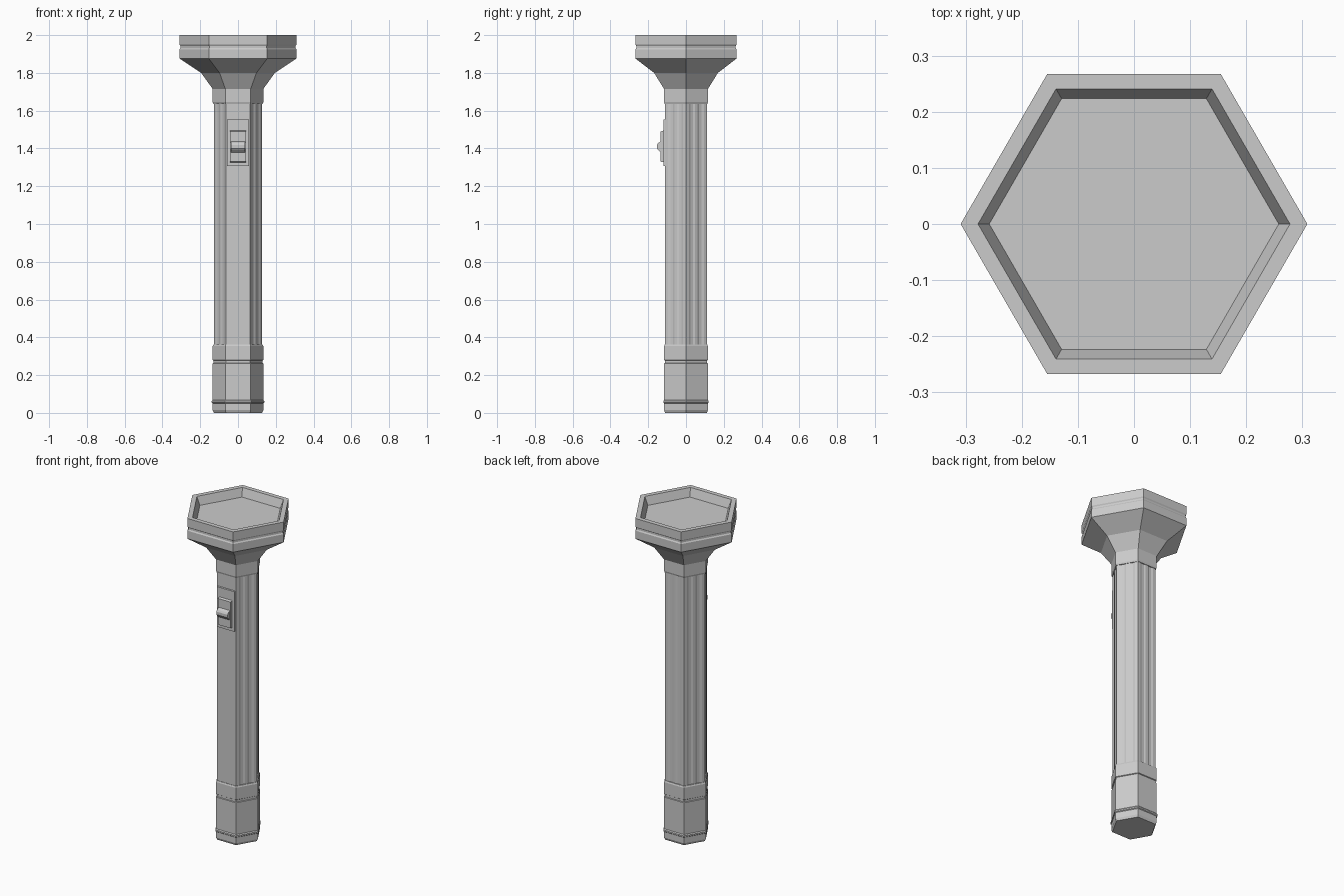
import bpy, math

cube = bpy.data.objects.get("Cube")
if cube:
    bpy.data.objects.remove(cube, do_unlink=True)

grey = bpy.data.materials.new("grey")
grey.use_nodes = True
colour = (0.6, 0.6, 0.6, 1)
grey.diffuse_color = colour
grey.node_tree.nodes["Principled BSDF"].inputs["Base Color"].default_value = colour

HEX = [(math.cos(i * math.pi / 3), math.sin(i * math.pi / 3)) for i in range(6)]


def add_mesh(name, verts, faces):
    mesh = bpy.data.meshes.new(name)
    mesh.from_pydata(verts, [], faces)
    mesh.materials.append(grey)
    obj = bpy.data.objects.new(name, mesh)
    bpy.context.collection.objects.link(obj)
    return obj


def loft(name, section, profile):
    """Stack scaled copies of a section along z and cap both ends."""
    n = len(section)
    verts = [(x * r, y * r, z) for r, z in profile for x, y in section]
    faces = [(k * n + i, k * n + (i + 1) % n, (k + 1) * n + (i + 1) % n, (k + 1) * n + i)
             for k in range(len(profile) - 1) for i in range(n)]
    last = (len(profile) - 1) * n
    faces += [tuple(reversed(range(n))), tuple(range(last, last + n))]
    return add_mesh(name, verts, faces)


def extrude_x(name, half_width, outline):
    """Extrude a (y, z) outline symmetrically across x."""
    n = len(outline)
    verts = [(s * half_width, y, z) for s in (1, -1) for y, z in outline]
    faces = [(i, i + n, (i + 1) % n + n, (i + 1) % n) for i in range(n)]
    faces += [tuple(range(n)), tuple(reversed(range(n, 2 * n)))]
    return add_mesh(name, verts, faces)


# Tail cap with a bead near the bottom and a narrow waist groove
loft("tail_cap", HEX, [
    (0.127, 0.005), (0.127, 0.0), (0.134, 0.014), (0.134, 0.05), (0.139, 0.054),
    (0.139, 0.062), (0.134, 0.068), (0.134, 0.262), (0.129, 0.264),
    (0.129, 0.277), (0.134, 0.28), (0.134, 0.353), (0.130, 0.362)][1:])

# Barrel with a shallow lengthwise flute pattern on every side
flutes = [(0, 0), (0.14, 0), (0.24, 0.03), (0.36, 0.03), (0.44, 0),
          (0.56, 0), (0.64, 0.03), (0.76, 0.03), (0.86, 0)]
fluted = []
for i in range(6):
    a, b = HEX[i], HEX[(i + 1) % 6]
    nx, ny = (a[0] + b[0]) / 1.732, (a[1] + b[1]) / 1.732
    for t, depth in flutes:
        d = 0 if i == 4 else depth   # the side under the switch is plain
        fluted.append((a[0] + (b[0] - a[0]) * t - nx * d,
                       a[1] + (b[1] - a[1]) * t - ny * d))
loft("barrel", fluted, [(0.127, 0.35), (0.127, 1.65)])

# Collar, flared neck and head with a recessed lens
loft("neck_collar", HEX, [(0.130, 1.635), (0.134, 1.645), (0.134, 1.72)])
loft("head", HEX, [
    (0.134, 1.715), (0.195, 1.80), (0.309, 1.876), (0.309, 1.925),
    (0.304, 1.932), (0.304, 1.942), (0.309, 1.949), (0.309, 2.0),
    (0.278, 2.0), (0.258, 1.95)])

# Sliding switch on the front
extrude_x("switch_plate", 0.058, [(-0.1, 1.305), (-0.119, 1.307), (-0.119, 1.552), (-0.1, 1.555)])
extrude_x("switch_slider", 0.043, [(-0.11, 1.325), (-0.134, 1.33), (-0.134, 1.49), (-0.11, 1.497)])
extrude_x("switch_thumb_ridge", 0.038, [
    (-0.13, 1.375), (-0.148, 1.392), (-0.154, 1.4), (-0.154, 1.418), (-0.148, 1.428), (-0.13, 1.44)])
